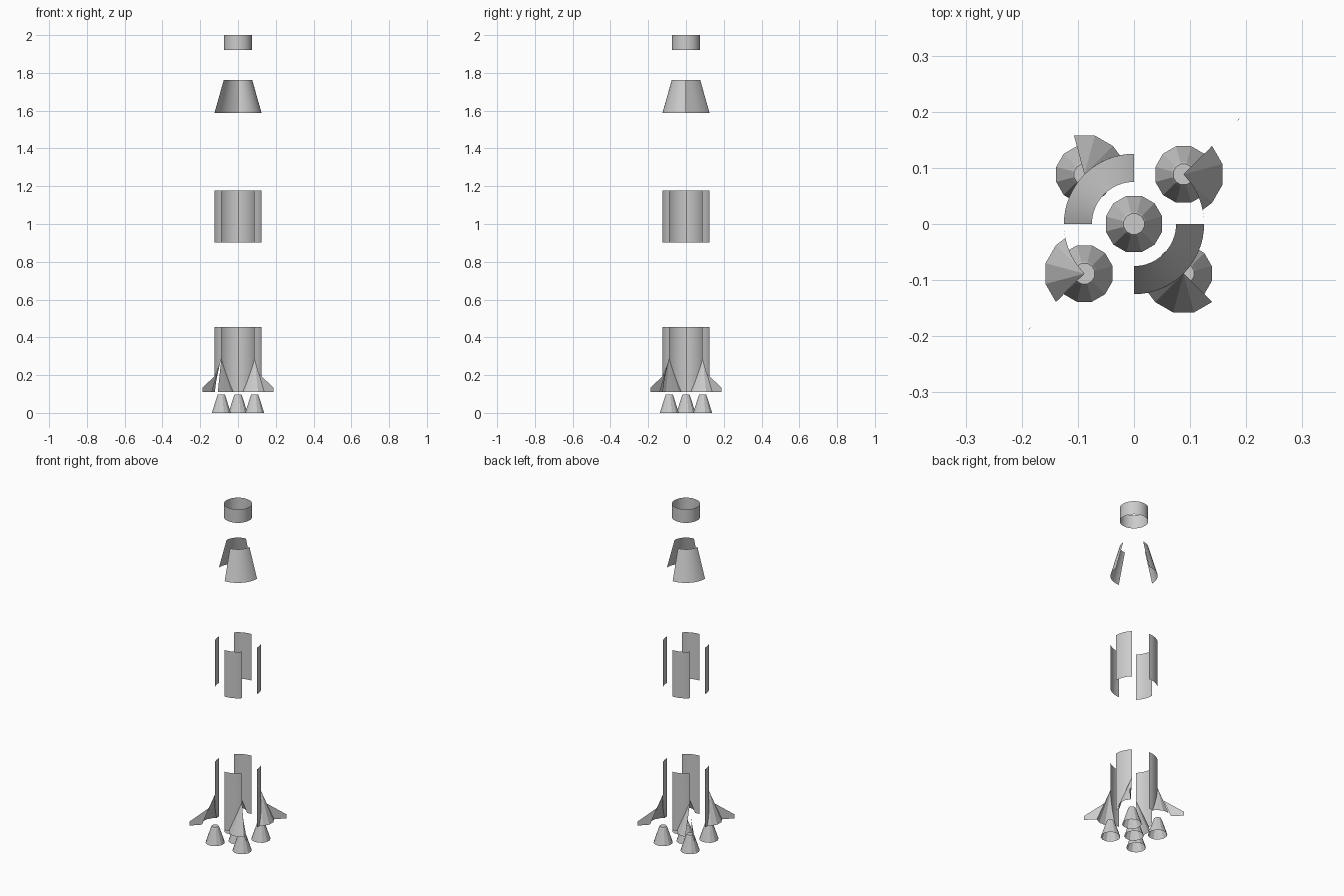
import bpy
from math import sin, cos, asin, radians, pi, sqrt

if "Cube" in bpy.data.objects:
    bpy.data.objects.remove(bpy.data.objects["Cube"])

R = 0.125           # body radius
APEX, BASE = 0.285, 0.11   # fairing apex and hull bottom heights
RF = 0.0717         # fairing base radius


def polar(r, deg, z, cx=0, cy=0):
    a = radians(deg)
    return (cx + r * cos(a), cy + r * sin(a), z)


def turn(p, deg):
    a = radians(deg)
    return (p[0] * cos(a) - p[1] * sin(a), p[0] * sin(a) + p[1] * cos(a), p[2])


def add(name, verts, faces, smooth=False):
    me = bpy.data.meshes.new(name)
    me.from_pydata(verts, [], faces)
    ob = bpy.data.objects.new(name, me)
    bpy.context.collection.objects.link(ob)
    for p in me.polygons:
        p.use_smooth = smooth
    return ob


def sheet(name, rows, rot=0, smooth=False, cap=False):
    """Open surface through equal-length rows of points."""
    n = len(rows[0])
    verts = [turn(p, rot) for row in rows for p in row]
    faces = [(i * n + j, i * n + j + 1, (i + 1) * n + j + 1, (i + 1) * n + j)
             for i in range(len(rows) - 1) for j in range(n - 1)]
    if cap:
        faces.append(tuple(range((len(rows) - 1) * n, len(rows) * n - 1)))
    ob = add(name, verts, faces, smooth)
    # weld coincident seam / apex points
    import bmesh
    bm = bmesh.new()
    bm.from_mesh(ob.data)
    bmesh.ops.remove_doubles(bm, verts=bm.verts, dist=1e-5)
    bm.to_mesh(ob.data)
    bm.free()
    return ob


def arc(r, a0, a1, z, n):
    return [polar(r, a0 + (a1 - a0) * i / n, z) for i in range(n + 1)]


def fairing_radius(z):
    return RF * max(0, APEX - z) / (APEX - BASE)


def bite(z):
    """Degrees of hull covered by the fairing at height z."""
    return 2 * asin(fairing_radius(z) / (2 * R)) * 180 / pi


# top ring
sheet("top_ring", [arc(0.075, 0, 360, z, 48) for z in (1.92, 2.0)], smooth=True)

# two quarter panels of the tapered section
for rot in (90, 270):
    sheet("taper_panel", [arc(R, 0, 90, 1.587, 16), arc(0.075, 0, 90, 1.763, 16)],
          rot, True)

levels = [BASE + (APEX - BASE) * i / 6 for i in range(7)]
c = R / sqrt(2)
for k in range(4):
    rot = 90 * k
    # middle and lower hull panels; the lower one is notched by the fairing
    sheet("middle_panel", [arc(R, 0, 45, z, 8) for z in (0.902, 1.178)], rot, True)
    sheet("lower_panel", [arc(R, 0, 45 - bite(z), z, 8) for z in levels + [0.405, 0.456]],
          rot, True)

    # half-cone engine fairing ending on the hull (one has a facet missing)
    rows = []
    for z in levels:
        f = fairing_radius(z)
        row = [polar(f, a, z, c, c) for a in (45, 15, -15, -45)]
        row.append(polar(R, 45 - bite(z), z))
        rows.append(row[1:] if k == 1 else row)
    sheet("engine_fairing", rows, rot)

    # thin fin rising along the fairing
    fin = [(R + RF, BASE), (0.266, BASE), (0.266, 0.133), (R + fairing_radius(0.207), 0.207)]
    add("fin", [polar(r, 45 + rot, z) for r, z in fin], [(0, 1, 2, 3)])

# five twelve-sided nozzles, open below
for x, y in [(0, 0), (c, c), (-c, c), (-c, -c), (c, -c)]:
    prof = [(0.052, 0), (0.0225, 0.09), (0.019, 0.097)]
    sheet("nozzle", [[polar(r, 15 + 30 * i, z, x, y) for i in range(13)] for r, z in prof],
          cap=True)
